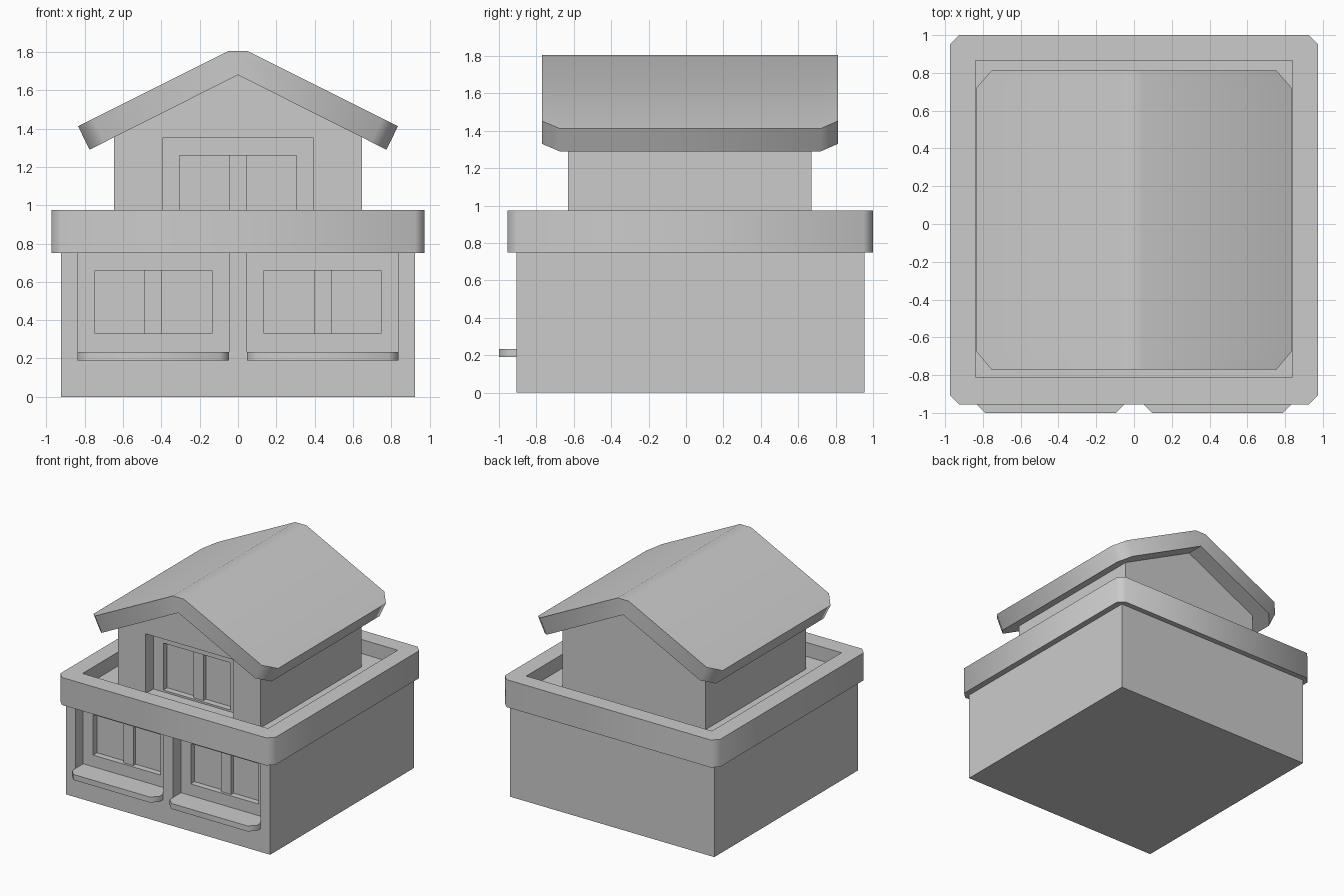
import bpy, bmesh, math

if "Cube" in bpy.data.objects:
    bpy.data.objects.remove(bpy.data.objects["Cube"])


def make_object(name, bm, smooth=False):
    bmesh.ops.recalc_face_normals(bm, faces=bm.faces)
    mesh = bpy.data.meshes.new(name)
    bm.to_mesh(mesh)
    bm.free()
    ob = bpy.data.objects.new(name, mesh)
    bpy.context.collection.objects.link(ob)
    if smooth:
        bpy.ops.object.select_all(action='DESELECT')
        ob.select_set(True)
        bpy.context.view_layer.objects.active = ob
        bpy.ops.object.shade_smooth_by_angle(angle=math.radians(50))
    return ob


def loft(name, sections, smooth=False, closed=False):
    """Skin a list of matching point loops; cap the ends unless closed."""
    bm = bmesh.new()
    rings = [[bm.verts.new(p) for p in s] for s in sections]
    n = len(rings[0])
    pairs = list(zip(rings, rings[1:]))
    if closed:
        pairs.append((rings[-1], rings[0]))
    else:
        bm.faces.new(rings[0])
        bm.faces.new(rings[-1])
    for a, b in pairs:
        for i in range(n):
            j = (i + 1) % n
            bm.faces.new((a[i], a[j], b[j], b[i]))
    return make_object(name, bm, smooth)


def box(name, x, y, z):
    rect = [(x[0], y[0]), (x[1], y[0]), (x[1], y[1]), (x[0], y[1])]
    return loft(name, [[(px, py, h) for px, py in rect] for h in z])


def chamfered(x0, x1, y0, y1, c):
    return [(x0 + c, y0), (x1 - c, y0), (x1, y0 + c), (x1, y1 - c),
            (x1 - c, y1), (x0 + c, y1), (x0, y1 - c), (x0, y0 + c)]


def cut(ob, x, y, z):
    cutter = box("cutter", x, y, z)
    cutter.hide_render = True
    mod = ob.modifiers.new("recess", 'BOOLEAN')
    mod.operation, mod.solver, mod.object = 'DIFFERENCE', 'EXACT', cutter
    bpy.context.view_layer.objects.active = ob
    bpy.ops.object.modifier_apply(modifier=mod.name)
    bpy.data.objects.remove(cutter)


def window(wall, cx, front, recess_z, opening_z):
    """Recess, deeper glazed opening and a central bar in a front wall."""
    cut(wall, (cx - .395, cx + .395), (front - .2, front + .1), recess_z)
    cut(wall, (cx - .305, cx + .305), (front + .05, front + .15), opening_z)
    box("window_bar", (cx - .045, cx + .045), (front + .12, front + .17), opening_z)


# Ground floor with two windows and projecting sills
FLOOR = .86
lower = box("ground_floor", (-.925, .925), (-.905, .955), (0, FLOOR))
for cx in (-.442, .442):
    window(lower, cx, -.905, (.19, .75), (.33, .66))
    x0, x1 = cx - .395, cx + .395
    plan = [(x0, -.8), (x0, -.95), (x0 + .05, -1),
            (x1 - .05, -1), (x1, -.95), (x1, -.8)]
    loft("window_sill", [[(x, y, z) for x, y in plan] for z in (.19, .235)], smooth=True)

# Parapet ring around the terrace, chamfered outside and square inside
outer = chamfered(-.975, .975, -.955, 1.0, .05)
inner = chamfered(-.84, .84, -.81, .865, .0005)
loft("parapet", [[(x, y, z) for x, y in loop]
                 for loop, z in ((outer, .75), (outer, .975), (inner, .975), (inner, .75))],
     smooth=True, closed=True)

# Gabled upper floor with a front window
gable = [(-.647, FLOOR - .02), (.647, FLOOR - .02), (.647, 1.36), (0, 1.685), (-.647, 1.36)]
upper = loft("upper_floor", [[(x, y, z) for x, z in gable] for y in (-.63, .67)])
window(upper, 0, -.63, (.7, 1.35), (.875, 1.26))


# Thick gable roof with cut-off eave corners
def roof_section(y, top, under):
    half = [(.05, 1.805), (top, 1.805 - (top - .05) * .5), (under, 1.68 - under * .503)]
    pts = half + [(0, 1.68)] + [(-x, z) for x, z in reversed(half)]
    return [(x, y, z) for x, z in pts]


loft("roof", [roof_section(-.77, .755, .695), roof_section(-.675, .835, .775),
              roof_section(.72, .835, .775), roof_section(.812, .755, .695)], smooth=True)
